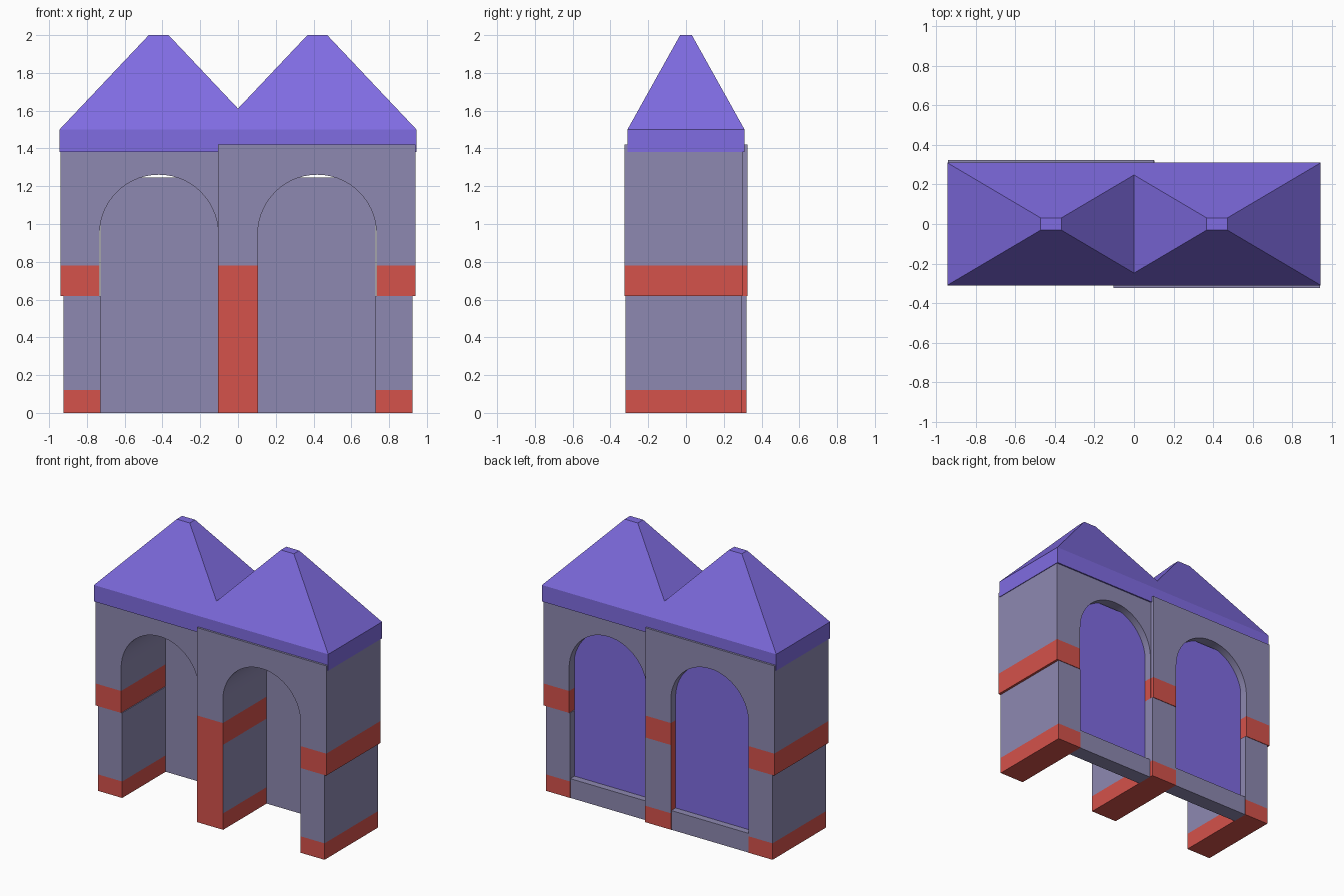
import bpy, bmesh, math
from mathutils import Vector

if "Cube" in bpy.data.objects:
    bpy.data.objects.remove(bpy.data.objects["Cube"])


def material(name, rgb):
    m = bpy.data.materials.new(name)
    m.diffuse_color = (*rgb, 1)
    m.use_nodes = True
    m.node_tree.nodes["Principled BSDF"].inputs["Base Color"].default_value = m.diffuse_color
    return m


STONE = material("grey stone", (0.27, 0.25, 0.44))
RED = material("red trim", (0.66, 0.085, 0.07))
PURPLE = material("purple", (0.215, 0.15, 0.76))


def finish(name, bm, mats):
    bmesh.ops.recalc_face_normals(bm, faces=bm.faces[:])
    me = bpy.data.meshes.new(name)
    bm.to_mesh(me)
    bm.free()
    for m in mats:
        me.materials.append(m)
    ob = bpy.data.objects.new(name, me)
    bpy.context.collection.objects.link(ob)
    return ob


def prism(name, pts, y0, y1, mats, cut=None, rule=None):
    """Extrude an x-z outline along y, optionally slice at a height and paint by rule."""
    bm = bmesh.new()
    face = bm.faces.new([bm.verts.new((x, y0, z)) for x, z in pts])
    ext = bmesh.ops.extrude_face_region(bm, geom=[face])
    moved = [g for g in ext["geom"] if isinstance(g, bmesh.types.BMVert)]
    bmesh.ops.translate(bm, verts=moved, vec=(0, y1 - y0, 0))
    bmesh.ops.recalc_face_normals(bm, faces=bm.faces[:])
    if cut is not None:
        bmesh.ops.bisect_plane(bm, geom=bm.verts[:] + bm.edges[:] + bm.faces[:],
                               plane_co=(0, 0, cut), plane_no=(0, 0, 1))
    if rule:
        bm.normal_update()
        for f in bm.faces:
            f.material_index = rule(f)
    return finish(name, bm, mats)


def box(name, xa, xb, y0, y1, z0, z1, mats, cut=None, rule=None):
    x0, x1 = sorted((xa, xb))
    return prism(name, [(x0, z0), (x1, z0), (x1, z1), (x0, z1)], y0, y1, mats, cut, rule)


BASE, LEDGE, BAND, WALL_TOP = 0.12, 0.62, 0.78, 1.42
SPRING, CX, R = 0.947, 0.419, 0.314


def foot_rule(f):
    return 1 if f.calc_center_median().z < BASE else 0


def center_rule(f):
    # front and left faces of the middle leg are red all the way up
    return 1 if f.normal.y < -0.5 or f.normal.x < -0.5 else foot_rule(f)


# Two overlapping archway bays, shifted slightly in depth
for side, s, y0, y1, inner in (("left", -1, -0.30, 0.325, 0.10),
                               ("right", 1, -0.325, 0.30, 0.105)):
    # inner pier reaches past the middle line
    a = -0.10 if s < 0 else -0.105
    # arched upper wall
    pts = [(a, BAND), (a, WALL_TOP), (0.94, WALL_TOP), (0.94, BAND), (CX + R, BAND)]
    n = 28
    pts += [(CX + R * math.cos(math.pi * i / n), SPRING + R * math.sin(math.pi * i / n))
            for i in range(n + 1)]
    pts += [(CX - R, BAND)]
    wall = prism(side + "_arch_wall", [(s * x, z) for x, z in pts], y0, y1, [STONE])
    bpy.ops.object.select_all(action="DESELECT")
    wall.select_set(True)
    bpy.context.view_layer.objects.active = wall
    bpy.ops.object.shade_smooth_by_angle(angle=math.radians(30))
    # red bands at the bottom of the upper wall
    box(side + "_outer_band", s * (CX + R), s * 0.94, y0, y1, LEDGE, BAND, [RED])
    box(side + "_inner_band", s * a, s * (CX - R), y0, y1, LEDGE, BAND, [RED])
    # outer leg with red foot
    box(side + "_outer_leg", s * 0.727, s * 0.923, y0 + 0.004, y1 - 0.004, 0, LEDGE,
        [STONE, RED], BASE, foot_rule)
    # back infill wall, sill and coloured window plate
    box(side + "_back_infill", s * 0.105, s * 0.728, y1 - 0.12, y1 - 0.06, 0, 1.245, [STONE])
    box(side + "_window", s * 0.105, s * 0.728, y1 - 0.06, y1 - 0.055, 0.13, 1.245, [PURPLE])
    box(side + "_sill", s * 0.105, s * 0.728, y1 - 0.12, y1 - 0.006, 0, 0.14, [STONE])

# Middle leg shared by both bays
box("center_leg", -0.105, 0.105, -0.321, 0.321, 0, LEDGE, [STONE, RED], BASE, center_rule)

# Twin hipped roof: half built as a skirted, truncated pyramid, cut at the valley, mirrored
bm = bmesh.new()
rings = []
for hx, hy, z in ((0.525, 0.31, 1.38), (0.525, 0.31, 1.5), (0.0525, 0.031, 2.0)):
    rings.append([bm.verts.new((0.42 + hx * i, hy * j, z))
                  for i, j in ((-1, -1), (1, -1), (1, 1), (-1, 1))])
for lo, hi in zip(rings, rings[1:]):
    for k in range(4):
        m = (k + 1) % 4
        bm.faces.new((lo[k], lo[m], hi[m], hi[k]))
bm.faces.new(rings[0][::-1])
bm.faces.new(rings[-1])
bmesh.ops.bisect_plane(bm, geom=bm.verts[:] + bm.edges[:] + bm.faces[:],
                       plane_co=(0, 0, 0), plane_no=(1, 0, 0), clear_inner=True)
roof = finish("twin_roof", bm, [PURPLE])
roof.modifiers.new("mirror", "MIRROR").use_clip = True
